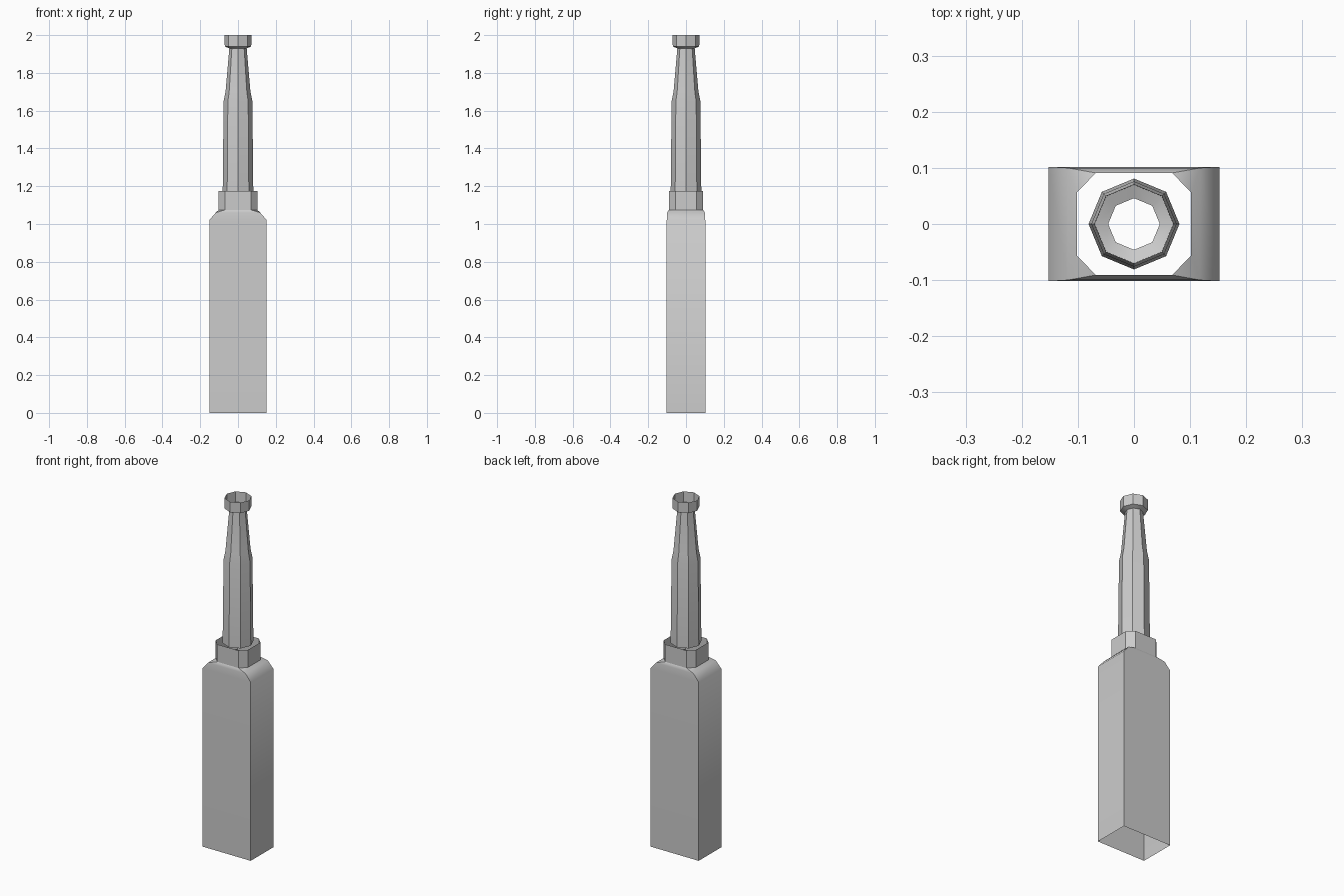
import bpy, bmesh, math

if "Cube" in bpy.data.objects:
    bpy.data.objects.remove(bpy.data.objects["Cube"])


def loft(name, rings, angle):
    """Join rings of equal point count into an open-ended shell."""
    bm = bmesh.new()
    loops = [[bm.verts.new(p) for p in ring] for ring in rings]
    for a, b in zip(loops, loops[1:]):
        n = len(a)
        for i in range(n):
            j = (i + 1) % n
            bm.faces.new((a[i], a[j], b[j], b[i]))
    # collapse doubled corner points, turning square corners into single ones
    bmesh.ops.remove_doubles(bm, verts=bm.verts, dist=1e-4)
    mesh = bpy.data.meshes.new(name)
    bm.to_mesh(mesh)
    bm.free()
    obj = bpy.data.objects.new(name, mesh)
    bpy.context.collection.objects.link(obj)
    bpy.ops.object.select_all(action='DESELECT')
    obj.select_set(True)
    bpy.context.view_layer.objects.active = obj
    bpy.ops.object.shade_smooth_by_angle(angle=math.radians(angle))
    return obj


def cut_rect(hx, hy, z, cx=0.0, cy=0.0):
    """Rectangle with cut corners, counter-clockwise, eight points."""
    return [(hx, -hy + cy, z), (hx, hy - cy, z),
            (hx - cx, hy, z), (-hx + cx, hy, z),
            (-hx, hy - cy, z), (-hx, -hy + cy, z),
            (-hx + cx, -hy, z), (hx - cx, -hy, z)]


def octagon(r, z):
    return [(r * math.cos(i * math.pi / 4), r * math.sin(i * math.pi / 4), z)
            for i in range(8)]


# box body with sloping shoulder, open at the bottom
loft("body", [cut_rect(0.152, 0.102, 0), cut_rect(0.152, 0.102, 1.02),
              cut_rect(0.118, 0.10, 1.06),
              cut_rect(0.102, 0.091, 1.075, 0.034, 0.035)], 42)

# collar standing on the shoulder, open at the top
loft("collar", [cut_rect(0.102, 0.091, z, 0.034, 0.035) for z in (1.075, 1.175)], 30)

# hollow eight-sided neck tube with a flared lip
profile = [(0.081, 1.172), (0.076, 1.65), (0.066, 1.70), (0.046, 1.93),
           (0.07, 1.94), (0.071, 2.0)]
loft("neck", [octagon(r, z) for r, z in profile], 30)
